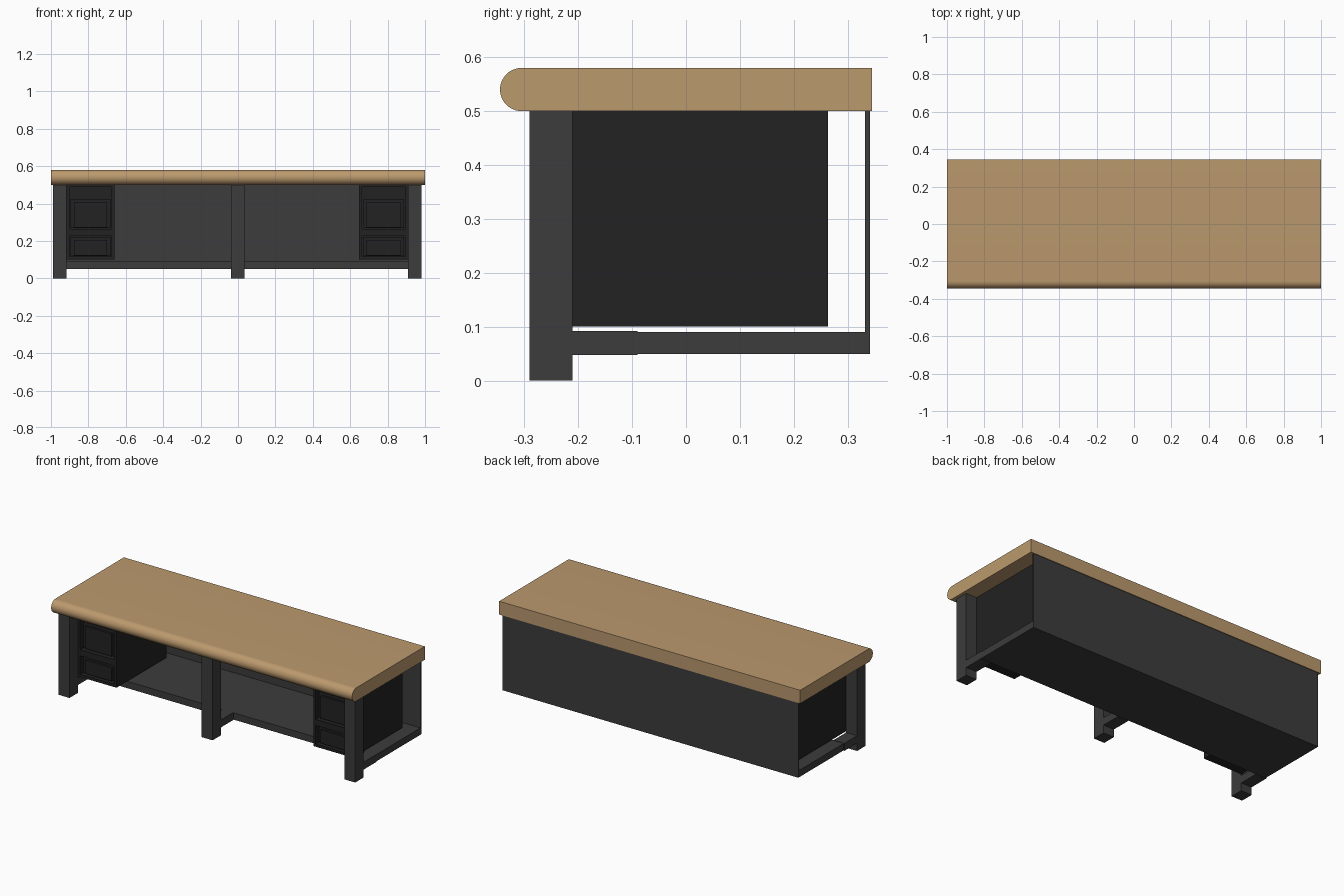
import bpy, bmesh, math

if "Cube" in bpy.data.objects:
    bpy.data.objects.remove(bpy.data.objects["Cube"])


def material(name, color):
    m = bpy.data.materials.new(name)
    m.diffuse_color = (*color, 1)
    m.use_nodes = True
    m.node_tree.nodes["Principled BSDF"].inputs["Base Color"].default_value = m.diffuse_color
    return m


wood = material("wood", (0.50, 0.32, 0.155))
grey = material("dark_grey", (0.045, 0.045, 0.045))
black = material("black", (0.016, 0.016, 0.016))


def finish(name, bm, mat):
    bmesh.ops.recalc_face_normals(bm, faces=bm.faces)
    mesh = bpy.data.meshes.new(name)
    bm.to_mesh(mesh)
    bm.free()
    mesh.materials.append(mat)
    obj = bpy.data.objects.new(name, mesh)
    bpy.context.collection.objects.link(obj)
    return obj


def box(name, x, y, z, mat):
    bm = bmesh.new()
    bmesh.ops.create_cube(bm, size=1)
    for v in bm.verts:
        for i, (lo, hi) in enumerate((x, y, z)):
            v.co[i] = lo if v.co[i] < 0 else hi
    return finish(name, bm, mat)


# desktop with a half-round front edge
R, N = 0.04, 24
profile = [(0.345, 0.5), (0.345, 0.58)]
for i in range(N + 1):
    a = math.pi / 2 + math.pi * i / N
    profile.append((-0.305 + R * math.cos(a), 0.54 + R * math.sin(a)))
bm = bmesh.new()
face = bm.faces.new([bm.verts.new((-1, y, z)) for y, z in profile])
ext = bmesh.ops.extrude_face_region(bm, geom=[face])
for v in ext["geom"]:
    if isinstance(v, bmesh.types.BMVert):
        v.co.x = 1
if not any(f.calc_center_median().x < -0.99 for f in bm.faces):
    bm.faces.new([v for v in face.verts])
top = finish("desktop", bm, wood)
bpy.context.view_layer.objects.active = top
top.select_set(True)
bpy.ops.object.shade_smooth_by_angle(angle=math.radians(30))
top.select_set(False)

# front legs and the bars joining them to the shelf
for side, cx in (("left", -0.953), ("middle", -0.002), ("right", 0.946)):
    x = (cx - 0.036, cx + 0.036)
    box(side + "_leg", x, (-0.29, -0.211), (0, 0.5), grey)
    box(side + "_leg_bar", x, (-0.211, -0.09), (0.047, 0.092), grey)

# low shelf and back panel
box("bottom_shelf", (-0.985, 0.98), (-0.092, 0.341), (0.049, 0.09), grey)
box("back_panel", (-0.985, 0.98), (0.332, 0.341), (0.09, 0.5), grey)

# drawer cabinets hung under the desktop
F, B = -0.211, 0.263
for side, x0, x1 in (("left", -0.917, -0.66), ("right", 0.648, 0.91)):
    n = side + "_cabinet_"
    w = 0.016
    box(n + "body", (x0, x1), (F + 0.05, B), (0.1, 0.5), black)
    for tag, x in (("outer_stile", (x0, x0 + w)), ("inner_stile", (x1 - w, x1))):
        box(n + tag, x, (F, F + 0.05), (0.1, 0.5), black)
    for tag, z in (("bottom_rail", (0.1, 0.116)), ("middle_rail", (0.227, 0.264)),
                   ("top_rail", (0.488, 0.5))):
        box(n + tag, (x0 + w, x1 - w), (F, F + 0.05), z, black)
    # recessed drawer fronts with raised inner panels
    for tag, z0, z1 in (("lower", 0.12, 0.222), ("upper", 0.27, 0.425)):
        box(n + tag + "_drawer", (x0 + 0.022, x1 - 0.022), (F + 0.025, F + 0.05), (z0, z1), black)
        box(n + tag + "_drawer_panel", (x0 + 0.04, x1 - 0.04), (F + 0.012, F + 0.025),
            (z0 + 0.003, z1 - 0.018), black)
